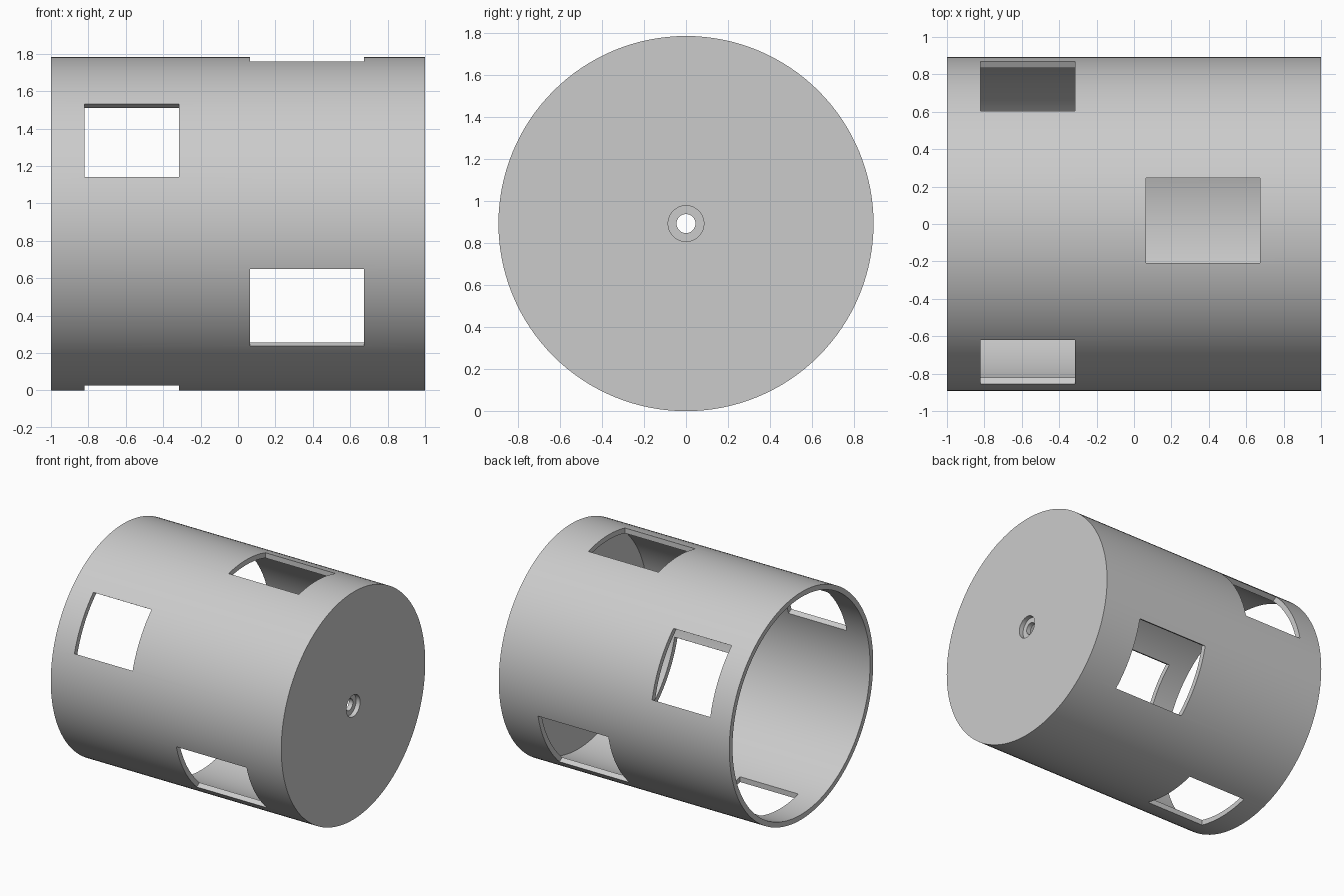
import bpy, bmesh
from math import radians, cos, sin, pi
from mathutils import Matrix, Vector

if "Cube" in bpy.data.objects:
    bpy.data.objects.remove(bpy.data.objects["Cube"])

RADIUS, WALL, CAP = 0.892, 0.04, 0.07
BORE, COUNTERBORE, STEP = 0.045, 0.085, 0.035
SEGMENTS = 128

grey = bpy.data.materials.new("light grey")
grey.use_nodes = True
colour = (0.6, 0.6, 0.6, 1)
grey.diffuse_color = colour
grey.node_tree.nodes["Principled BSDF"].inputs["Base Color"].default_value = colour


def make_object(name, bm):
    bmesh.ops.recalc_face_normals(bm, faces=bm.faces)
    mesh = bpy.data.meshes.new(name)
    bm.to_mesh(mesh)
    bm.free()
    obj = bpy.data.objects.new(name, mesh)
    bpy.context.collection.objects.link(obj)
    return obj


# Drum: closed wall profile (x, radius) turned about the x axis
profile = [(-1, RADIUS), (1, RADIUS), (1, COUNTERBORE), (1 - STEP, COUNTERBORE),
           (1 - STEP, BORE), (1 - CAP, BORE), (1 - CAP, RADIUS - WALL), (-1, RADIUS - WALL)]
bm = bmesh.new()
rings = []
for i in range(SEGMENTS):
    a = 2 * pi * i / SEGMENTS
    rings.append([bm.verts.new((x, r * cos(a), RADIUS + r * sin(a))) for x, r in profile])
for i, ring in enumerate(rings):
    following = rings[(i + 1) % SEGMENTS]
    for j in range(len(profile)):
        k = (j + 1) % len(profile)
        bm.faces.new((ring[j], ring[k], following[k], following[j]))
drum = make_object("drum", bm)
drum.data.materials.append(grey)

# Windows: (direction, lower side, upper side) for the open-end and cap-end rows
rows = [((-0.82, -0.315), [(30, -0.265, 0.265), (150, -0.244, 0.212), (270, -0.22, 0.245)]),
        ((0.065, 0.675), [(90, -0.246, 0.209), (210, -0.218, 0.265), (330, -0.265, 0.265)])]
bm = bmesh.new()
for (x0, x1), windows in rows:
    for angle, side0, side1 in windows:
        box = (Matrix.Translation((0, 0, RADIUS))
               @ Matrix.Rotation(radians(angle), 4, 'X')
               @ Matrix.Translation(((x0 + x1) / 2, 0.85, (side0 + side1) / 2))
               @ Matrix.Diagonal(Vector((x1 - x0, 0.5, side1 - side0, 1))))
        bmesh.ops.create_cube(bm, size=1, matrix=box)
cutter = make_object("window_cutter", bm)
cutter.hide_render = True

# Cut the windows, then drop the cutter
cut = drum.modifiers.new("windows", 'BOOLEAN')
cut.object = cutter
cut.operation = 'DIFFERENCE'
cut.solver = 'EXACT'
bpy.ops.object.select_all(action='DESELECT')
drum.select_set(True)
bpy.context.view_layer.objects.active = drum
bpy.ops.object.modifier_apply(modifier=cut.name)
bpy.data.objects.remove(cutter)
bpy.ops.object.shade_smooth_by_angle(angle=radians(30))
